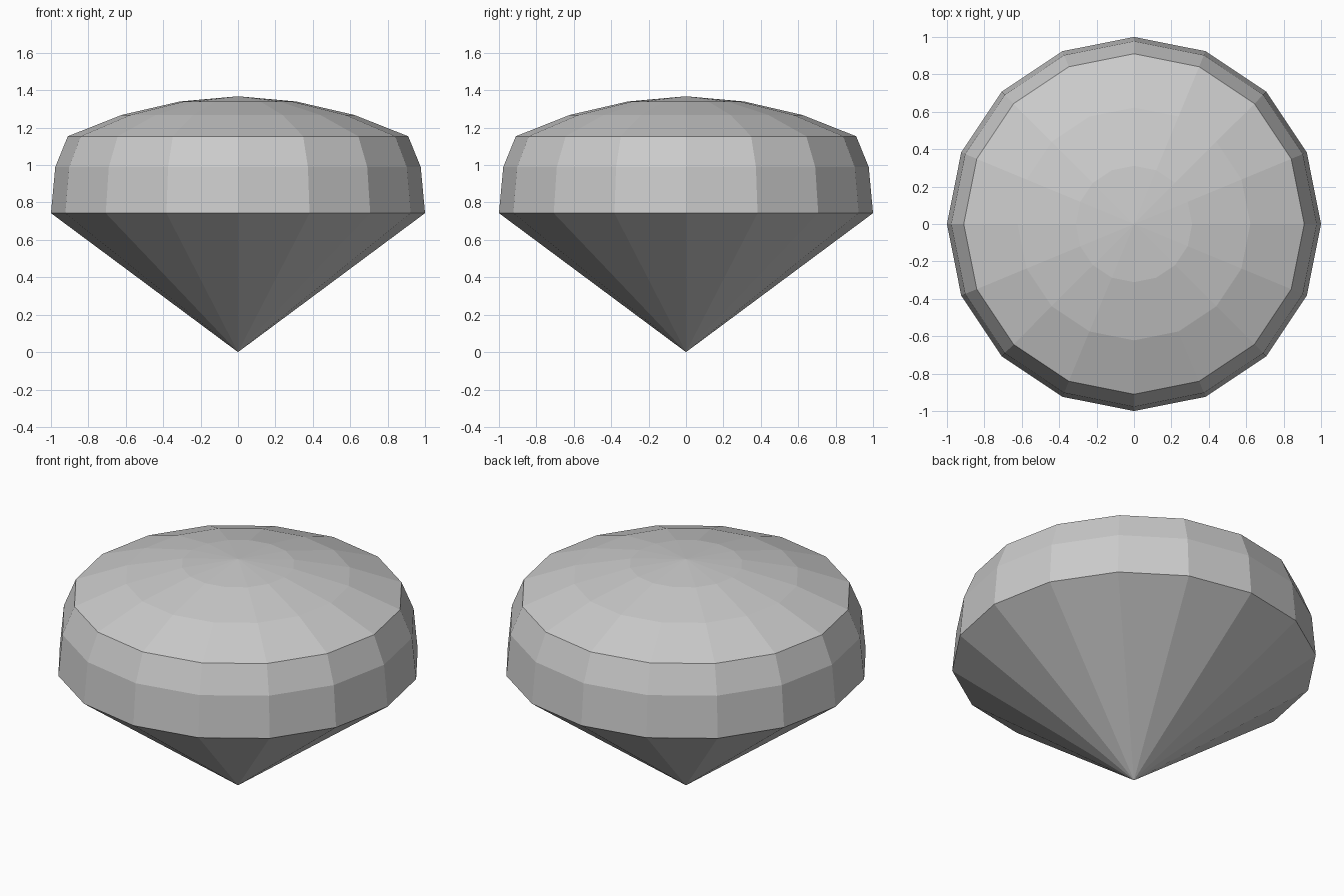
import bpy
import bmesh
from math import cos, sin, tau

cube = bpy.data.objects.get("Cube")
if cube:
    bpy.data.objects.remove(cube, do_unlink=True)

SIDES = 16

# Single flat grey
grey = bpy.data.materials.new("light_grey")
grey.use_nodes = True
colour = (0.6, 0.6, 0.6, 1)
grey.diffuse_color = colour
grey.node_tree.nodes["Principled BSDF"].inputs["Base Color"].default_value = colour


def lathe(name, profile):
    """Spin (radius, height) points from bottom to top; radius 0 makes a tip."""
    bm = bmesh.new()
    rings = []
    for r, z in profile:
        count = SIDES if r else 1
        rings.append([bm.verts.new((r * cos(tau * i / SIDES), r * sin(tau * i / SIDES), z))
                      for i in range(count)])
    for low, high in zip(rings, rings[1:]):
        for i in range(SIDES):
            j = (i + 1) % SIDES
            corners = [low[i % len(low)], low[j % len(low)],
                       high[j % len(high)], high[i % len(high)]]
            bm.faces.new(list(dict.fromkeys(corners)))
    bmesh.ops.recalc_face_normals(bm, faces=bm.faces)
    mesh = bpy.data.meshes.new(name)
    bm.to_mesh(mesh)
    bm.free()
    mesh.materials.append(grey)
    obj = bpy.data.objects.new(name, mesh)
    bpy.context.collection.objects.link(obj)
    return obj


# Faceted gem: pointed base, two-step girdle, shallow domed crown
lathe("faceted_gem", [
    (0, 0), (1, 0.743),
    (0.977, 0.99), (0.91, 1.154),
    (0.622, 1.268), (0.311, 1.34), (0, 1.368),
])
